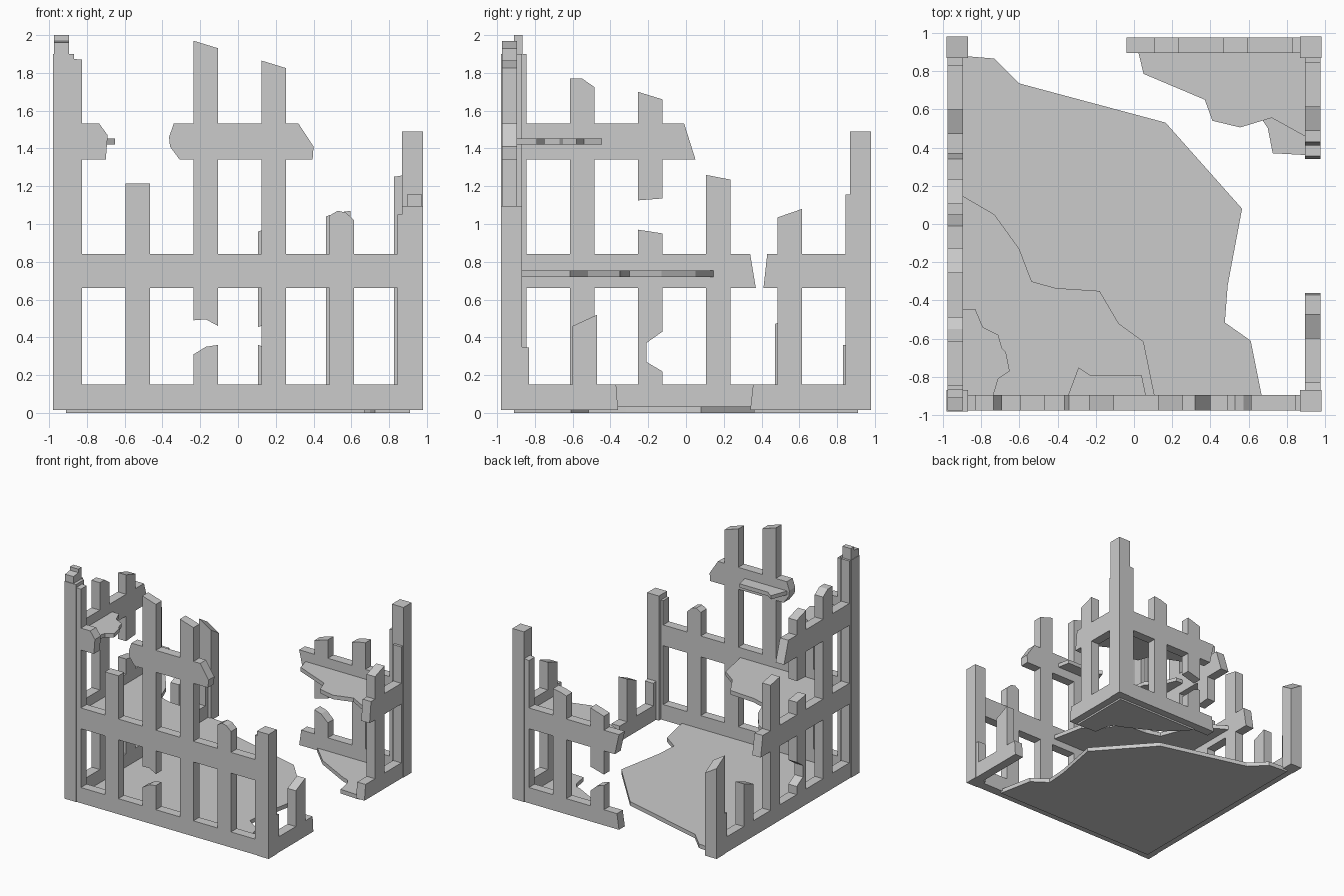
import bpy, bmesh

if "Cube" in bpy.data.objects:
    bpy.data.objects.remove(bpy.data.objects["Cube"])

W = 0.065            # half width of a column
B = (0.015, 0.15)    # bottom beam heights
M = (0.66, 0.84)     # middle beam heights
T = (1.342, 1.532)   # top beam heights


def build(name, polys, place, d0, d1):
    """Extrude 2D polygons between depths d0 and d1 into one object."""
    bm = bmesh.new()
    for pts in polys:
        a = [bm.verts.new(place(u, v, d0)) for u, v in pts]
        b = [bm.verts.new(place(u, v, d1)) for u, v in pts]
        bm.faces.new(a)
        bm.faces.new(b[::-1])
        n = len(pts)
        for i in range(n):
            j = (i + 1) % n
            bm.faces.new((a[j], a[i], b[i], b[j]))
    bmesh.ops.recalc_face_normals(bm, faces=bm.faces)
    me = bpy.data.meshes.new(name)
    bm.to_mesh(me)
    bm.free()
    ob = bpy.data.objects.new(name, me)
    bpy.context.collection.objects.link(ob)
    return ob


def along_x(u, v, d): return (u, d, v)
def along_y(u, v, d): return (d, u, v)
def flat(u, v, d): return (u, v, d)


def row(c, zs):
    n = len(zs)
    if n == 1:
        return [(c - W, zs[0]), (c + W, zs[0])]
    return [(c - W + 2 * W * i / (n - 1), z) for i, z in enumerate(zs)]


def col(c, lo, hi):
    """Column piece whose ends follow evenly spaced heights (broken edges)."""
    return row(c, lo) + row(c, hi)[::-1]


def low(c): return col(c, [B[1]], [M[0]])
def mid(c): return col(c, [M[1]], [T[0]])


def beam(z, l_bot, l_top, r_bot, r_top):
    return [(l_bot, z[0]), (r_bot, z[0]), (r_top, z[1]), (l_top, z[1])]


E = 0.95
# Front wall
front = [beam(B, -E, -E, E, E), beam(M, -E, -E, E, E),
         [(-E, T[0]), (-.70, T[0]), (-.69, 1.47), (-.735, T[1]), (-E, T[1])],
         [(-.31, T[0]), (.395, T[0]), (.40, 1.41), (.32, T[1]), (-.34, T[1]),
          (-.365, 1.46), (-.36, 1.41)]]
front += [low(c) for c in (-.89, -.53, .19, .55, .91)]
front += [mid(c) for c in (-.89, -.17, .19)]
front += [col(-.17, [B[1]], [.31, .35, .36]),
          col(-.17, [.49, .495, .46], [M[0]]),
          col(-.17, [T[1]], [1.97, 1.93]),
          col(.19, [T[1]], [1.865, 1.825]),
          col(-.89, [T[1]], [1.88, 1.87]),
          col(-.53, [M[1]], [1.215]),
          col(.55, [M[1]], [1.045, 1.07, 1.06, 1.02]),
          col(.91, [M[1]], [1.05])]
build("front_wall", front, along_x, -.975, -.895)

# Left wall
left = [beam(B, -E, -E, E, E), beam(M, -E, -E, .37, .34),
        beam(T, -E, -E, .05, -.01)]
left += [low(c) for c in (-.91, -.55, .17)]
left += [mid(c) for c in (-.91, -.55)]
left += [[(-.255, .15), (-.125, .15), (-.125, .22), (-.21, .27), (-.21, .37),
          (-.125, .43), (-.125, .66), (-.255, .66)],
         col(-.19, [M[1]], [.97, .95]),
         col(-.19, [1.125, 1.135], [T[0]]),
         col(-.19, [T[1]], [1.70, 1.66]),
         col(-.55, [T[1]], [1.77, 1.77, 1.725]),
         col(.17, [M[1]], [1.26, 1.235]),
         col(.535, [B[1]], [.47, .52]),
         col(.895, [B[1]], [.36]),
         [(-.975, T[1]), (-.845, T[1]), (-.845, 1.9), (-.865, 1.9),
          (-.865, 2.0), (-.91, 2.0), (-.91, 1.97), (-.975, 1.96)]]
build("left_wall", left, along_y, -.975, -.895)

# Right wall
right = [beam(B, -E, -E, -.36, -.37), beam(B, .34, .355, E, E),
         beam(M, .41, .43, E, E)]
right += [low(.55), low(.91),
          col(-.895, [B[1]], [.36, .345]),
          col(-.535, [B[1]], [.46, .52]),
          col(.55, [M[1]], [1.035, 1.08]),
          col(.91, [M[1]], [1.155])]
build("right_wall", right, along_y, .895, .975)

# Back wall
back = [beam(B, -.04, -.02, E, E), beam(M, 0, -.04, E, E)]
back += [low(.53), low(.89),
         col(.17, [B[1]], [.36, .34, .28]),
         col(.17, [.455, .49], [M[0]]),
         col(.17, [M[1]], [.96, 1.0]),
         col(.53, [M[1]], [1.04, 1.06, 1.07]),
         col(.89, [M[1]], [1.25, 1.27])]
build("back_wall", back, along_x, .895, .975)

# Corner posts
for name, sx, sy, h in (("front_left_post", -1, -1, 1.9),
                        ("front_right_post", 1, -1, 1.095),
                        ("back_right_post", 1, 1, 1.49),
                        ("back_left_post", -1, 1, .80)):
    x0, x1 = sorted((.868 * sx, .98 * sx))
    y0, y1 = sorted((.868 * sy, .98 * sy))
    ob = build(name, [[(x0, y0), (x1, y0), (x1, y1), (x0, y1)]], flat, .015, h)
    if name == "back_left_post":   # slanted break
        for v in ob.data.vertices:
            if v.co.z > .5:
                v.co.z += -.62 * (v.co.x + .924) - .62 * (v.co.y - .924)

# Broken floor slabs
F = .91
ground = [[(-F, -F), (.67, -F), (.61, -.61), (.475, -.515), (.49, -.32),
           (.565, .08), (.165, .53), (-.6, .735), (-.73, .865), (-F, .88)],
          [(F, F), (.12, F), (.30, .73), (.62, .56), (.67, .545), (.70, .50),
           (.725, .37), (F, .36)]]
build("ground_floor", ground, flat, 0, .035)

middle = [[(-F, -F), (.11, -F), (.05, -.615), (-.08, -.52), (-.18, -.35),
           (-.41, -.335), (-.535, -.3), (-.6, -.13), (-.73, .05), (-F, .155)],
          [(F, F), (.02, F), (.05, .785), (.37, .65), (.41, .54), (.555, .505),
           (.72, .555), (F, .45)]]
build("middle_floor", middle, flat, .72, .755)

upper = [[(-F, -F), (-.74, -F), (-.71, -.81), (-.65, -.77), (-.67, -.67),
          (-.69, -.65), (-.71, -.58), (-.79, -.54), (-.83, -.445), (-F, -.445)],
         [(-.35, -F), (.065, -F), (.04, -.79), (-.23, -.79), (-.29, -.75)]]
build("upper_floor", upper, flat, 1.42, 1.453)
